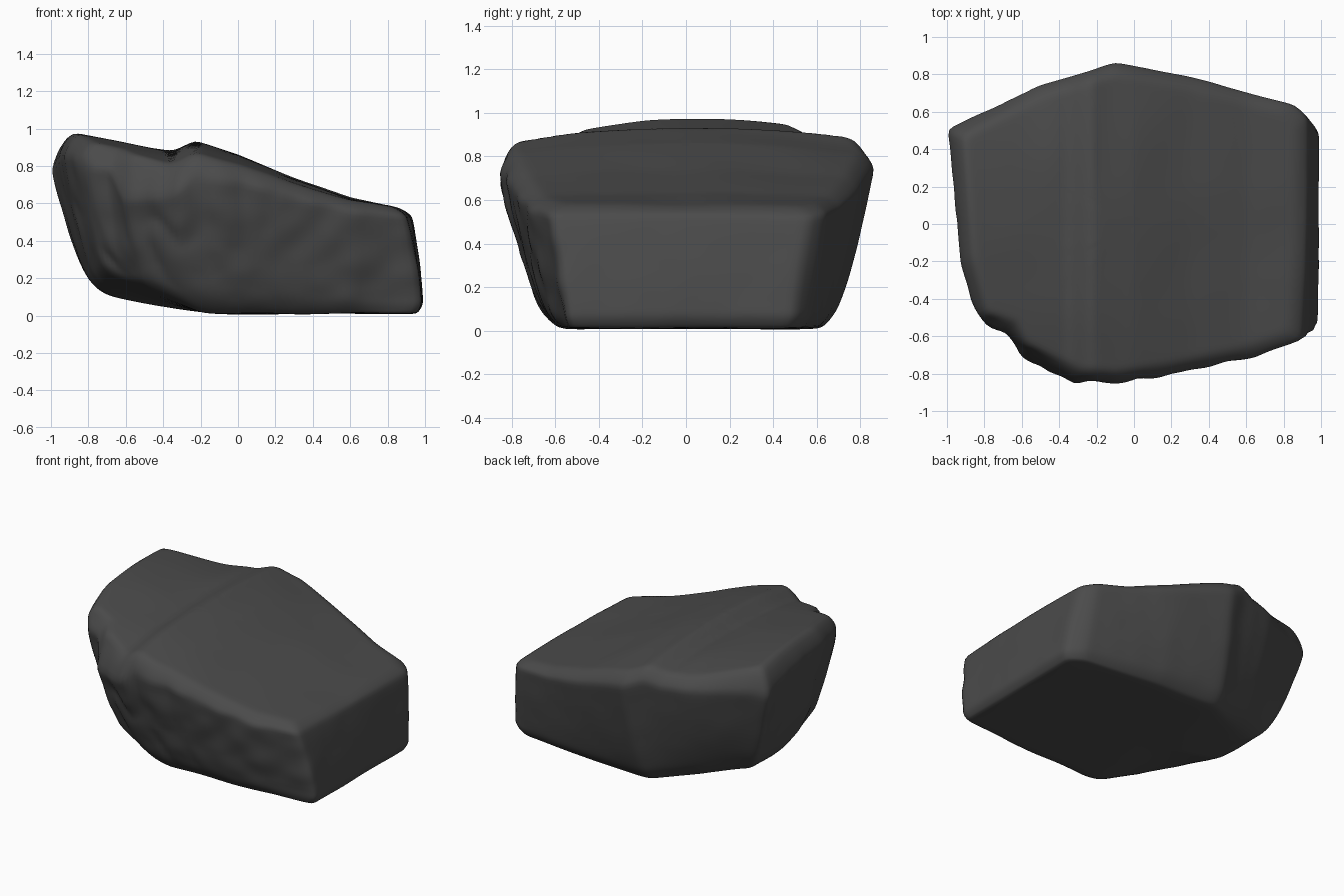
import bpy, bmesh, math
from mathutils import Vector, noise

cube = bpy.data.objects.get("Cube")
if cube:
    bpy.data.objects.remove(cube, do_unlink=True)

# Plan outline: shoulder x, y, drop below the top, foot x, y, flank curve (under 1 bulges out)
OUTLINE = [
    (-1.0, .51, .15, -.66, .28, .45), (-.965, .2, .13, -.69, .1, .45), (-.93, -.2, .12, -.69, -.12, .48),
    (-.84, -.51, .1, -.65, -.35, .52), (-.68, -.57, .1, -.57, -.44, .52), (-.62, -.7, .24, -.47, -.5, .55),
    (-.32, -.85, .14, -.25, -.57, .6), (-.1, -.86, .1, -.1, -.59, .6), (.2, -.81, .07, .2, -.59, .65),
    (.65, -.71, .05, .6, -.58, .65), (.9, -.62, .04, .99, -.55, 1.5), (.93, 0, .03, .99, 0, 1.8),
    (.93, .57, .04, .995, .5, 1.5), (.86, .64, .04, .9, .56, .8), (.3, .79, .06, .32, .62, .65),
    (-.1, .87, .08, -.17, .64, .65), (-.52, .74, .07, -.45, .46, .55),
]
# Height of the sloping top along x
SLOPE = [(-1, .97), (-.9, .985), (-.35, .87), (-.23, .935), (0, .86), (.3, .735), (.6, .63), (1, .55)]


def top_height(x, y):
    z = SLOPE[0][1] if x < 0 else SLOPE[-1][1]
    for (a, za), (b, zb) in zip(SLOPE, SLOPE[1:]):
        if a <= x <= b:
            z = za + (zb - za) * (x - a) / (b - a)
    # The valley fades out towards the back
    fill = .06 * max(0, y) * math.exp(-((x + .36) / .13) ** 2)
    return z + fill - y * y * .085 * (1 - x)


def foot_height(x, y):
    # The underside lifts to the left, most of all at the front corner
    return .01 + .19 * max(0, -x - .1) ** 1.3 + .5 * max(0, -x - .2) * max(0, -y)


def sample_outline():
    rows = []
    for i, a in enumerate(OUTLINE):
        b = OUTLINE[(i + 1) % len(OUTLINE)]
        steps = max(3, round(math.dist(a[:2], b[:2]) / .03))
        rows += [[p + (q - p) * k / steps for p, q in zip(a, b)] for k in range(steps)]
    return rows


rows = sample_outline()
rings = []
TOE = .96
# Underside, from the middle outwards
for k in range(1, 13):
    r = TOE * k / 12
    rings.append([(row[3] * r, row[4] * r, foot_height(row[3] * r, row[4] * r)) for row in rows])
# Flanks, from the rounded toe to the shoulder
for k in range(1, 33):
    s = (k / 32) ** 1.4
    tuck = 1 - (1 - TOE) * max(0, 1 - s / .15) ** 2
    ring = []
    for tx, ty, drop, fx, fy, curve in rows:
        w = s ** curve
        low = foot_height(fx, fy)
        high = top_height(tx, ty) - drop
        ring.append(((fx + (tx - fx) * w) * tuck, (fy + (ty - fy) * w) * tuck, low + (high - low) * s))
    rings.append(ring)
# Top, rounding over the shoulder and closing inwards
for k in range(1, 40):
    r = 1 - (k / 40) ** 1.2
    ring = []
    for tx, ty, drop, *_ in rows:
        edge = max(0, 1 - (1 - r) / .1) ** 2
        ring.append((tx * r, ty * r, top_height(tx * r, ty * r) - drop * edge))
    rings.append(ring)

bm = bmesh.new()
loops = [[bm.verts.new(p) for p in ring] for ring in rings]
n = len(rows)
for lower, upper in zip(loops, loops[1:]):
    for i in range(n):
        j = (i + 1) % n
        bm.faces.new((lower[i], lower[j], upper[j], upper[i]))
for loop, z in ((loops[0], foot_height(0, 0)), (loops[-1], top_height(0, 0))):
    hub = bm.verts.new((0, 0, z))
    for i in range(n):
        bm.faces.new((loop[i], loop[(i + 1) % n], hub))
bmesh.ops.recalc_face_normals(bm, faces=bm.faces)
for _ in range(3):
    bmesh.ops.smooth_vert(bm, verts=bm.verts, factor=.5, use_axis_x=True, use_axis_y=True, use_axis_z=True)

# Weathering: faint dents everywhere, chipped strata on the front flank
bm.normal_update()
moves = []
for v in bm.verts:
    p, nrm = v.co, v.normal
    flank = max(0, 1 - abs(nrm.z) * 1.3)
    front = flank * max(0, -nrm.y)
    d = .006 * noise.noise(p * 3) + (.003 * flank + .012 * front) * noise.noise(p * 7 + Vector((3, 1, 5)))
    crack = abs(noise.noise(Vector((p.x * 5 + p.z, p.y * 3, p.z * 2.5))))
    d += front * max(0, min(1, .4 - p.x)) * (.04 * min(crack * 3, 1) - .025)
    moves.append(nrm * d)
for v, m in zip(bm.verts, moves):
    v.co += m
    v.co.z = max(v.co.z, 0)

mesh = bpy.data.meshes.new("boulder")
bm.to_mesh(mesh)
bm.free()
boulder = bpy.data.objects.new("boulder", mesh)
bpy.context.collection.objects.link(boulder)

# Dark stone colour
stone = bpy.data.materials.new("dark_stone")
stone.use_nodes = True
colour = (.07, .07, .07, 1)
stone.diffuse_color = colour
stone.node_tree.nodes["Principled BSDF"].inputs["Base Color"].default_value = colour
mesh.materials.append(stone)

bpy.context.view_layer.objects.active = boulder
boulder.select_set(True)
bpy.ops.object.shade_smooth_by_angle(angle=math.radians(50))
